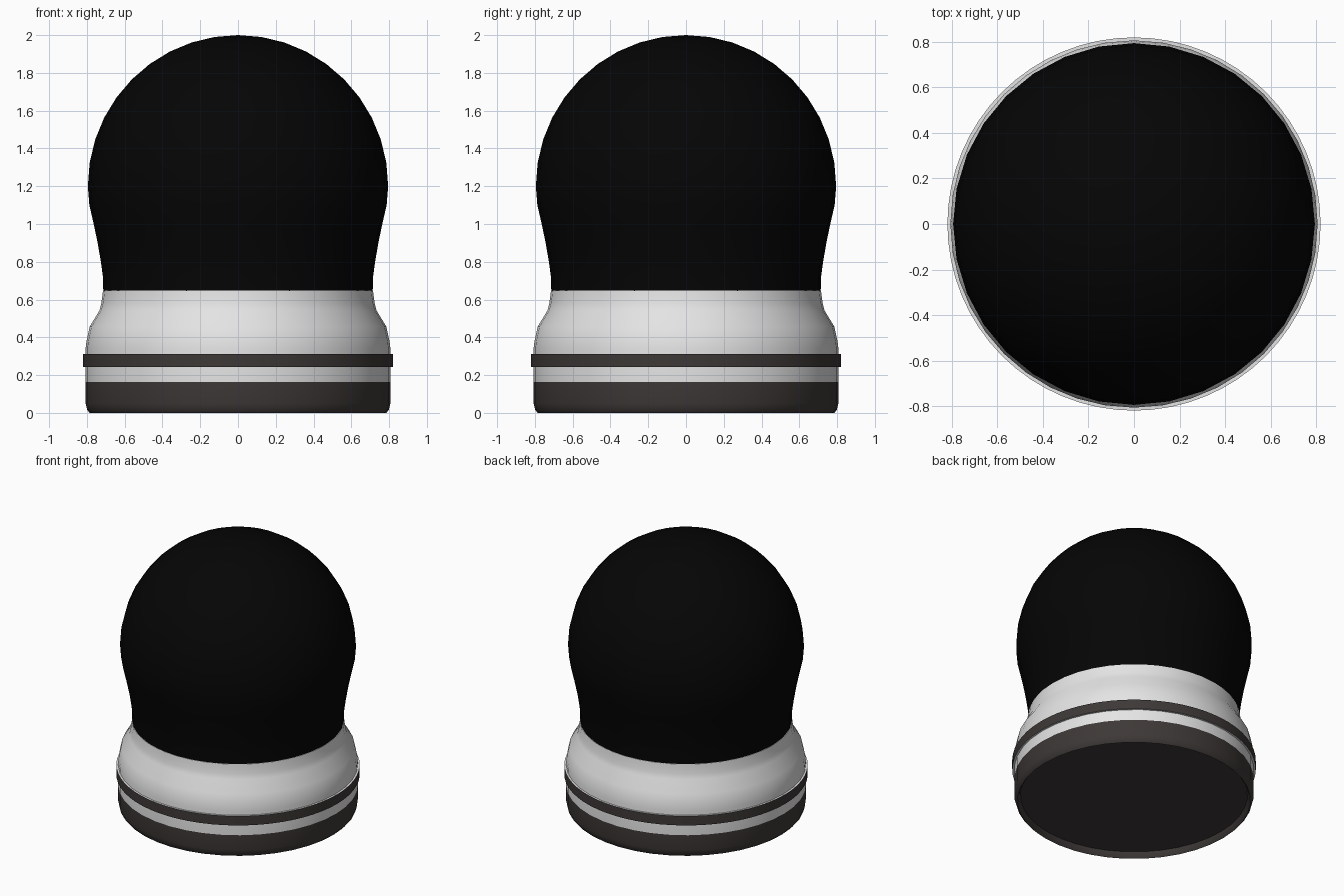
import bpy, bmesh, math

cube = bpy.data.objects.get("Cube")
if cube:
    bpy.data.objects.remove(cube, do_unlink=True)


def material(name, colour):
    mat = bpy.data.materials.new(name)
    mat.use_nodes = True
    mat.diffuse_color = (*colour, 1)
    mat.node_tree.nodes["Principled BSDF"].inputs["Base Color"].default_value = (*colour, 1)
    return mat


black = material("glossy black", (0.0015, 0.0015, 0.0015))
white = material("soft white", (0.78, 0.78, 0.78))
brown = material("dark brown", (0.047, 0.040, 0.038))


def lathe(name, profile, sides, mats, rule=None, closed=False):
    """Turn a (radius, height) profile around z; rule picks the material of each face."""
    bm = bmesh.new()
    verts = [bm.verts.new((r, 0, z)) for r, z in profile]
    edges = [bm.edges.new(pair) for pair in zip(verts, verts[1:])]
    if closed:
        edges.append(bm.edges.new((verts[-1], verts[0])))
    bmesh.ops.spin(bm, geom=verts + edges, cent=(0, 0, 0), axis=(0, 0, 1),
                   angle=math.tau, steps=sides)
    bmesh.ops.remove_doubles(bm, verts=bm.verts, dist=0.0005)
    bmesh.ops.recalc_face_normals(bm, faces=bm.faces)
    for face in bm.faces:
        face.material_index = rule(face) if rule else 0
    mesh = bpy.data.meshes.new(name)
    bm.to_mesh(mesh)
    bm.free()
    for mat in mats:
        mesh.materials.append(mat)
    obj = bpy.data.objects.new(name, mesh)
    bpy.context.collection.objects.link(obj)
    bpy.ops.object.select_all(action="DESELECT")
    obj.select_set(True)
    bpy.context.view_layer.objects.active = obj
    bpy.ops.object.shade_smooth_by_angle(angle=math.radians(40))
    return obj


# Globe: round dome running down into a narrower neck
dome = [(0.795 * math.sin(a), 1.2 + 0.8 * math.cos(a))
        for a in (math.pi / 2 * i / 10 for i in range(11))]
neck = [(0.787, 1.1), (0.764, 1.0), (0.743, 0.9), (0.726, 0.8), (0.715, 0.72), (0.712, 0.6)]
lathe("globe", dome + neck, 32, [black])

# Base: recessed underside, rounded lip, dark foot, white body and collar
base = [(0, 0.043), (0.765, 0.043), (0.776, 0.01), (0.785, 0), (0.798, 0.015),
        (0.807, 0.05), (0.807, 0.163), (0.807, 0.34), (0.802, 0.38), (0.785, 0.457),
        (0.733, 0.543), (0.724, 0.58), (0.718, 0.62), (0.715, 0.648), (0.7, 0.648)]
lathe("base", base, 40, [white, brown],
      lambda f: 1 if f.calc_center_median().z < 0.163 else 0)

# Trim ring: dark outside, white edges
ring = [(0.8, 0.242), (0.82, 0.242), (0.82, 0.312), (0.8, 0.312)]
lathe("trim_ring", ring, 64, [brown, white],
      lambda f: 1 if abs(f.normal.z) > 0.5 else 0, closed=True)
